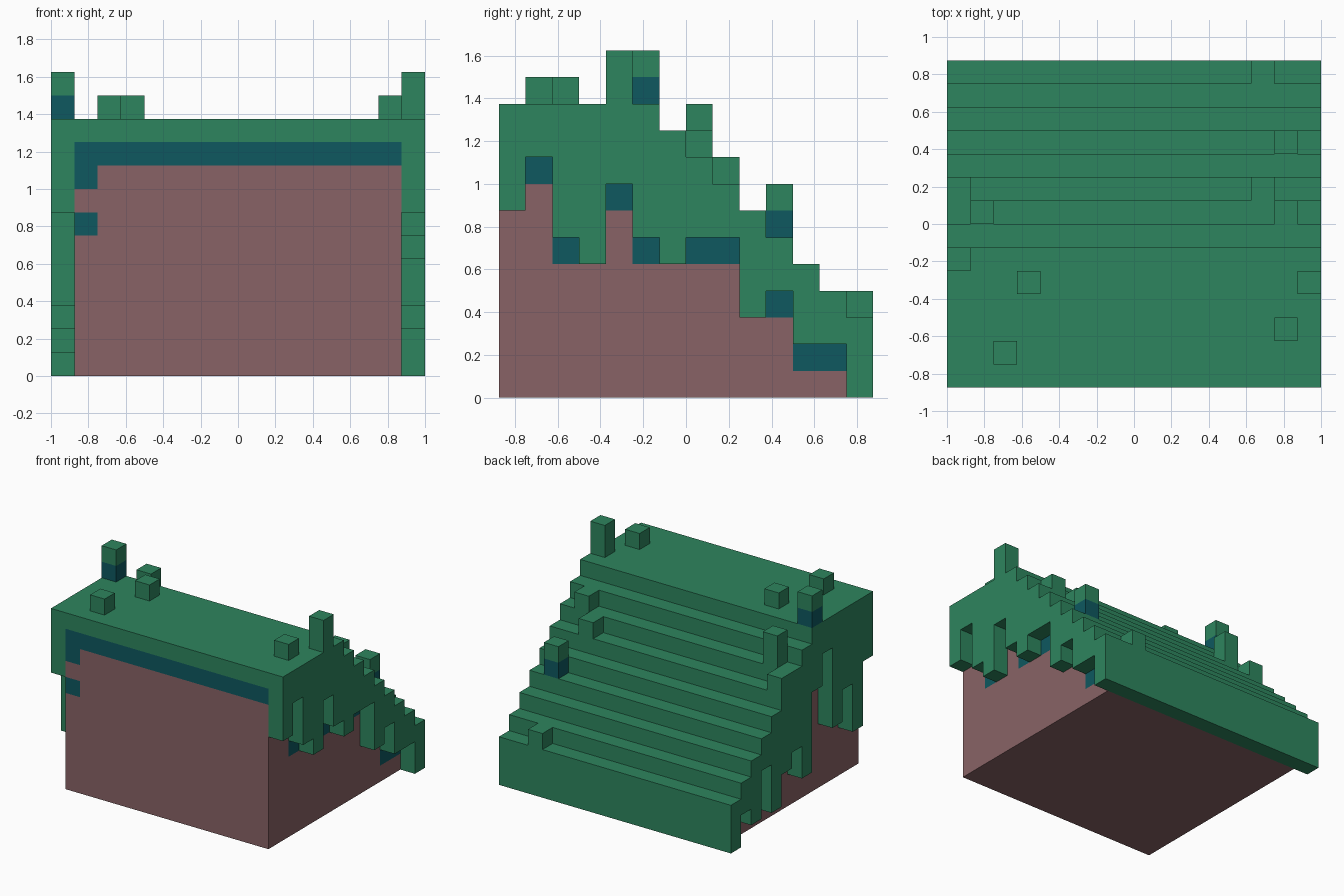
import bpy, bmesh

if "Cube" in bpy.data.objects:
    bpy.data.objects.remove(bpy.data.objects["Cube"])

U = 1 / 8                      # one block
NX, NY = 16, 14                # footprint in blocks
cells = {}                     # (i, j, k) -> part name


def fill(part, i, j, k):
    """Fill block ranges (start, end) with a part."""
    for a in range(*i):
        for b in range(*j):
            for c in range(*k):
                cells[a, b, c] = part


def material(name, rgb):
    m = bpy.data.materials.new(name)
    m.diffuse_color = (*rgb, 1)
    m.use_nodes = True
    m.node_tree.nodes["Principled BSDF"].inputs["Base Color"].default_value = m.diffuse_color
    return m


green = material("roof green", (0.027, 0.235, 0.112))
mauve = material("wall mauve", (0.250, 0.124, 0.132))
teal = material("trim teal", (0.0044, 0.098, 0.117))

# Height of the roof surface per row, front to back: flat, then stepping down
tops = [11] * 6 + list(range(10, 2, -1))
# Lower ends of the hanging eaves on each side
left_eave = [7, 3, 6, 4, 9, 7, 2, 4, 3, 1, 4, 1, 2, 0]
right_eave = [7, 9, 6, 5, 8, 6, 5, 6, 6, 3, 4, 2, 2, 0]
right_plain = {0, 3, 6, 9, 13}
left_plain = {1, 3, 6, 9, 11, 13}

# Walls with a stepped roof layer on top and eaves on both sides
for j, t in enumerate(tops):
    row = (j, j + 1)
    fill("walls", (1, 15), row, (0, t - 1))
    fill("roof", (0, NX), row, (t - 1, t))
    fill("roof", (0, 1), row, (left_eave[j], t))
    fill("roof", (15, NX), row, (right_eave[j], t))
    # Teal trim on the wall below the shorter eaves
    if j not in left_plain:
        fill("wall_trim", (1, 2), row, (left_eave[j] - 1, left_eave[j]))
    if j not in right_plain:
        fill("wall_trim", (14, 15), row, (right_eave[j] - 1, right_eave[j]))

# Back face, and trim along the front below the roof
fill("roof", (0, NX), (13, 14), (0, 3))
fill("wall_trim", (1, 15), (0, 1), (9, 10))
fill("wall_trim", (1, 2), (0, 1), (8, 9))

# Loose blocks on the flat part and on the steps: column, row, height
for i, j, h in [(2, 1, 1), (3, 4, 1), (14, 2, 1), (15, 4, 2), (0, 5, 2),
                (1, 7, 2), (0, 8, 1), (13, 8, 1), (14, 7, 1),
                (14, 10, 2), (13, 13, 1)]:
    fill("roof_blocks", (i, i + 1), (j, j + 1), (tops[j], tops[j] + h))
for i, j in [(0, 5), (14, 10)]:
    fill("block_bases", (i, i + 1), (j, j + 1), (tops[j], tops[j] + 1))


def build(part, mat):
    """Make one object from the exposed block sides of a part."""
    bm = bmesh.new()
    for cell, name in cells.items():
        if name != part:
            continue
        for axis in range(3):
            for side in (0, 1):
                near = list(cell)
                near[axis] += 2 * side - 1
                if tuple(near) in cells:
                    continue
                ring = [(0, 0), (1, 0), (1, 1), (0, 1)]
                if not side:
                    ring.reverse()
                verts = []
                for p, q in ring:
                    c = list(cell)
                    c[axis] += side
                    c[(axis + 1) % 3] += p
                    c[(axis + 2) % 3] += q
                    verts.append(bm.verts.new(((c[0] - NX / 2) * U,
                                               (c[1] - NY / 2) * U, c[2] * U)))
                bm.faces.new(verts)
    bmesh.ops.remove_doubles(bm, verts=bm.verts, dist=0.001)
    mesh = bpy.data.meshes.new(part)
    bm.to_mesh(mesh)
    bm.free()
    mesh.materials.append(mat)
    bpy.context.collection.objects.link(bpy.data.objects.new(part, mesh))


build("walls", mauve)
build("wall_trim", teal)
build("roof", green)
build("roof_blocks", green)
build("block_bases", teal)
